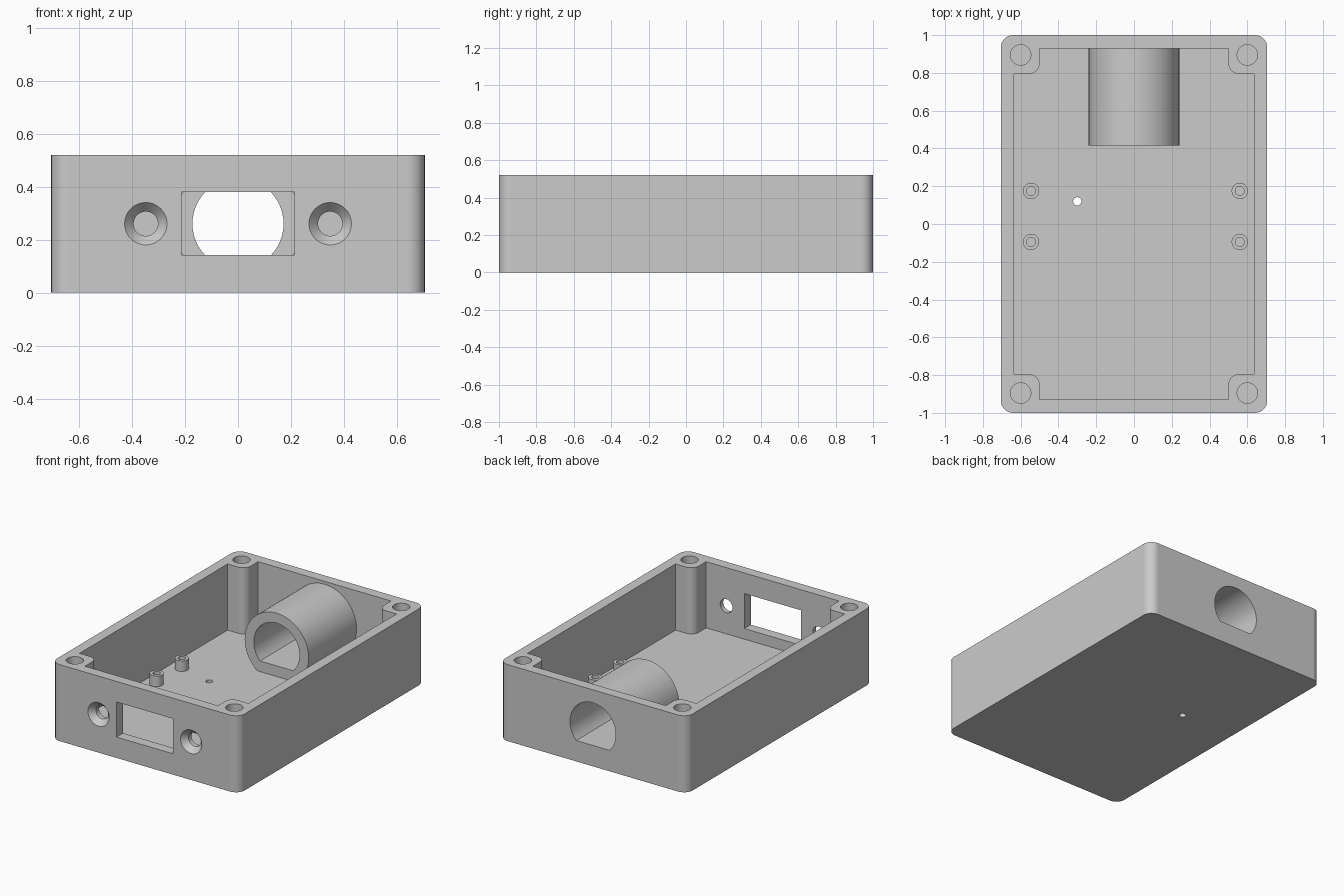
import bpy, bmesh
from math import sin, cos, pi, radians, asin
from mathutils import Matrix, Vector

if "Cube" in bpy.data.objects:
    bpy.data.objects.remove(bpy.data.objects["Cube"], do_unlink=True)

W, L, H = 0.705, 1.0, 0.52      # half width, half length, height
WALL, AXIS_Z = 0.07, 0.26
IN_X, IN_Y = W - WALL, L - WALL

grey = bpy.data.materials.new("matte grey plastic")
grey.use_nodes = True
grey.diffuse_color = (0.6, 0.6, 0.6, 1)
grey.node_tree.nodes["Principled BSDF"].inputs["Base Color"].default_value = (0.6, 0.6, 0.6, 1)


def finish_mesh(name, bm):
    bmesh.ops.recalc_face_normals(bm, faces=bm.faces)
    mesh = bpy.data.meshes.new(name)
    bm.to_mesh(mesh)
    bm.free()
    mesh.materials.append(grey)
    ob = bpy.data.objects.new(name, mesh)
    bpy.context.collection.objects.link(ob)
    return ob


def prism(name, profile, lo, hi, axis="z"):
    """Extrude a 2D profile along z (profile in x, y) or along y (profile in x, z)."""
    bm = bmesh.new()
    place = (lambda a, b: (a, b, lo)) if axis == "z" else (lambda a, b: (a, lo, b))
    face = bm.faces.new([bm.verts.new(place(a, b)) for a, b in profile])
    side = bmesh.ops.extrude_face_region(bm, geom=[face])
    move = Vector((0, 0, hi - lo)) if axis == "z" else Vector((0, hi - lo, 0))
    bmesh.ops.translate(bm, vec=move, verts=[v for v in side["geom"] if isinstance(v, bmesh.types.BMVert)])
    return finish_mesh(name, bm)


def cylinder(name, start, length, r1, r2=None, axis="z", sides=48):
    bm = bmesh.new()
    bmesh.ops.create_cone(bm, cap_ends=True, segments=sides, radius1=r1,
                          radius2=r1 if r2 is None else r2, depth=length,
                          matrix=Matrix.Translation((0, 0, length / 2)))
    if axis == "y":
        bmesh.ops.rotate(bm, verts=bm.verts, matrix=Matrix.Rotation(-pi / 2, 3, "X"))
    bmesh.ops.translate(bm, verts=bm.verts, vec=start)
    return finish_mesh(name, bm)


def combine(target, tool, operation="DIFFERENCE"):
    mod = target.modifiers.new(operation.title(), "BOOLEAN")
    mod.object, mod.operation, mod.solver = tool, operation, "EXACT"
    bpy.context.view_layer.objects.active = target
    bpy.ops.object.modifier_apply(modifier=mod.name)
    bpy.data.objects.remove(tool, do_unlink=True)


def arc(cx, cy, r, start, end, steps=8):
    angles = [radians(start + (end - start) * i / steps) for i in range(steps + 1)]
    return [(cx + r * cos(a), cy + r * sin(a)) for a in angles]


def four_corners(quadrant):
    """Mirror the profile of the +x +y corner round all four corners."""
    points = []
    for sx, sy in ((1, 1), (-1, 1), (-1, -1), (1, -1)):
        corner = [(x * sx, y * sy) for x, y in quadrant]
        points += corner if sx * sy > 0 else corner[::-1]
    return points


# Outer shell with rounded vertical edges
R = 0.065
enclosure = prism("enclosure", four_corners(arc(W - R, L - R, R, 0, 90)), 0, H)

# Cavity, leaving a rounded screw post in each corner
POST_X, POST_Y, POST_R = 0.5, 0.795, 0.055
cavity = ([(IN_X, POST_Y)]
          + arc(POST_X + POST_R, POST_Y + POST_R, POST_R, 270, 180)
          + [(POST_X, IN_Y)])
combine(enclosure, prism("cavity_cutter", four_corners(cavity), WALL, H + 0.1))

# Barrel joined to the back wall, with a flat-bottomed bore
barrel_y = 0.415
combine(enclosure, cylinder("barrel", (0, barrel_y, AXIS_Z), L - 0.03 - barrel_y, 0.24, axis="y", sides=96), "UNION")
BORE, FLAT_Z = 0.172, 0.142
dip = asin((AXIS_Z - FLAT_Z) / BORE) * 180 / pi
combine(enclosure, prism("bore_cutter", arc(0, AXIS_Z, BORE, -dip, 180 + dip, 56), barrel_y - 0.05, L + 0.1, "y"))

# Front window
window = [(-0.213, FLAT_Z), (0.213, FLAT_Z), (0.213, 0.38), (-0.213, 0.38)]
combine(enclosure, prism("window_cutter", window, -L - 0.1, -IN_Y + 0.05, "y"))

# Countersunk screw holes beside the window
for x in (-0.348, 0.348):
    combine(enclosure, cylinder("screw_cutter", (x, -L - 0.1, AXIS_Z), 0.2, 0.046, axis="y"))
    combine(enclosure, cylinder("countersink_cutter", (x, -L - 0.01, AXIS_Z), 0.048, 0.089, 0.046, axis="y"))

# Blind lid screw holes in the posts
for x in (-0.6, 0.6):
    for y in (-0.895, 0.895):
        combine(enclosure, cylinder("lid_hole_cutter", (x, y, 0.1), H, 0.054))

# Drain hole through the floor
combine(enclosure, cylinder("drain_cutter", (-0.3, 0.12, -0.1), 0.3, 0.022, sides=32))
parts = [enclosure]

# Hollow standoffs on the floor
for side, x in (("right", -0.545), ("left", 0.56)):
    for end, y in (("front", -0.095), ("back", 0.175)):
        standoff = cylinder(f"{side}_{end}_standoff", (x, y, WALL - 0.02), 0.092, 0.043, sides=40)
        combine(standoff, cylinder("standoff_cutter", (x, y, WALL), 0.2, 0.024, sides=32))
        parts.append(standoff)

# Smooth curved walls, crisp edges
for ob in parts:
    bpy.ops.object.select_all(action="DESELECT")
    ob.select_set(True)
    bpy.context.view_layer.objects.active = ob
    bpy.ops.object.shade_smooth_by_angle(angle=radians(25))
    weighted = ob.modifiers.new("Weighted Normals", "WEIGHTED_NORMAL")
    weighted.keep_sharp = True
